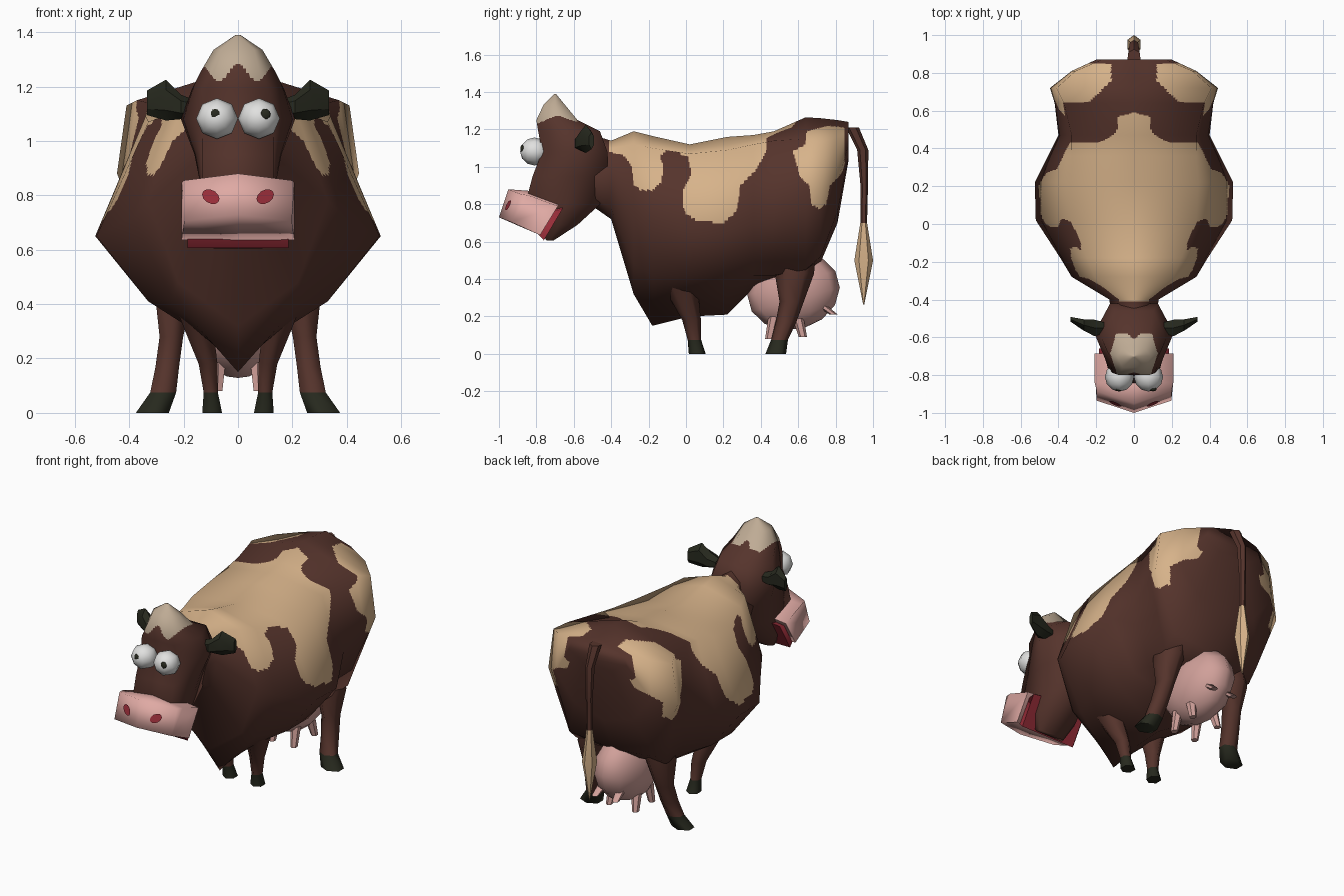
import bpy, bmesh, math
from mathutils import Vector

def material(name, r, g, b):
    m = bpy.data.materials.new(name)
    m.diffuse_color = (r, g, b, 1)
    return m

BROWN = material("brown hide", 0.092, 0.034, 0.025)
BEIGE = material("beige patch", 0.68, 0.45, 0.255)
CREST = material("pale crest", 0.52, 0.41, 0.30)
PINK = material("pink muzzle", 0.74, 0.40, 0.37)
TEAT = material("udder pink", 0.63, 0.35, 0.32)
RED = material("mouth red", 0.31, 0.026, 0.04)
DARK = material("dark hoof", 0.02, 0.022, 0.013)
WHITE = material("eye white", 0.75, 0.75, 0.74)

def finish(name, bm, mats, smooth=40, normals=None):
    me = bpy.data.meshes.new(name)
    bm.to_mesh(me)
    bm.free()
    for m in mats:
        me.materials.append(m)
    for p in me.polygons:
        p.use_smooth = True
    if normals:
        me.normals_split_custom_set_from_vertices(normals)
    else:
        me.set_sharp_from_angle(angle=math.radians(smooth))
    ob = bpy.data.objects.new(name, me)
    bpy.context.scene.collection.objects.link(ob)
    return ob

def loft(name, rings, mats, rule=None, cuts=0, smooth=40):
    """Skin closed rings; with cuts, subdivide flat so that rule can paint fine patches."""
    bm = bmesh.new()
    vs = [[bm.verts.new(p) for p in r] for r in rings]
    n = len(rings[0])
    for a, b in zip(vs, vs[1:]):
        for i in range(n):
            j = (i + 1) % n
            bm.faces.new((a[i], a[j], b[j], b[i]))
    bmesh.ops.recalc_face_normals(bm, faces=bm.faces[:])
    normals = None
    if cuts:
        bm.normal_update()
        lay = bm.verts.layers.float_vector.new("n")
        for v in bm.verts:
            v[lay] = v.normal
        bmesh.ops.subdivide_edges(bm, edges=bm.edges[:], cuts=cuts, use_grid_fill=True)
        normals = [Vector(v[lay]).normalized() for v in bm.verts]
        bm.verts.layers.float_vector.remove(lay)
    bmesh.ops.holes_fill(bm, edges=bm.edges[:], sides=0)
    bmesh.ops.recalc_face_normals(bm, faces=bm.faces[:])
    if rule:
        for f in bm.faces:
            f.material_index = rule(f.calc_center_median())
    return finish(name, bm, mats, smooth, normals)

def tube(name, path, mats, sides=6, u=(1, 0, 0), v=(0, 1, 0), rule=None, smooth=50):
    """Path of (x, y, z, radius u, radius v)."""
    u, v = Vector(u), Vector(v)
    rings = []
    for x, y, z, ru, rv in path:
        ring = []
        for i in range(sides):
            a = 2 * math.pi * (i + 0.5) / sides
            ring.append(Vector((x, y, z)) + u * ru * math.cos(a) + v * rv * math.sin(a))
        rings.append(ring)
    return loft(name, rings, mats, rule, 0, smooth)

def ball(name, loc, size, mat, seg=10, rings=7, rot=0):
    bm = bmesh.new()
    bmesh.ops.create_uvsphere(bm, u_segments=seg, v_segments=rings, radius=1)
    ob = finish(name, bm, [mat], 60)
    ob.location, ob.scale, ob.rotation_euler = loc, size, (rot, 0, 0)
    return ob

def inside(px, py, poly):
    hit = False
    for (ax, ay), (bx, by) in zip(poly, poly[1:] + poly[:1]):
        if (ay > py) != (by > py) and px < ax + (py - ay) * (bx - ax) / (by - ay):
            hit = not hit
    return hit

# Body: y, top z, shoulder x z, widest x z, low x z, bottom z
STATIONS = [
    (-0.50, 1.17, 0.08, 1.12, 0.12, 0.95, 0.09, 0.84, 0.79),
    (-0.40, 1.14, 0.07, 1.10, 0.13, 0.95, 0.10, 0.78, 0.72),
    (-0.28, 1.19, 0.21, 1.12, 0.33, 0.78, 0.22, 0.48, 0.32),
    (-0.18, 1.165, 0.25, 1.10, 0.39, 0.72, 0.24, 0.42, 0.15),
    (0.02, 1.12, 0.33, 1.07, 0.52, 0.65, 0.33, 0.41, 0.20),
    (0.22, 1.16, 0.34, 1.09, 0.525, 0.65, 0.33, 0.41, 0.21),
    (0.36, 1.17, 0.33, 1.12, 0.455, 0.70, 0.30, 0.42, 0.35),
    (0.47, 1.19, 0.33, 1.14, 0.40, 0.75, 0.28, 0.42, 0.40),
    (0.64, 1.265, 0.37, 1.15, 0.42, 0.87, 0.31, 0.45, 0.43),
    (0.72, 1.26, 0.41, 1.13, 0.445, 0.88, 0.30, 0.52, 0.49),
    (0.81, 1.25, 0.31, 1.16, 0.33, 0.92, 0.20, 0.76, 0.70),
    (0.87, 1.24, 0.17, 1.19, 0.20, 1.12, 0.10, 1.06, 1.04)]
SADDLE = [(-0.41, 1.4), (-0.41, 1.08), (-0.33, 1.06), (-0.29, 1.0), (-0.28, 0.9), (-0.24, 0.875),
          (-0.18, 0.875), (-0.13, 0.92), (-0.12, 1.0), (-0.14, 1.06), (-0.1, 1.085), (-0.05, 1.08),
          (0.01, 1.05), (0.03, 0.97), (-0.02, 0.86), (-0.01, 0.76), (0.06, 0.71), (0.2, 0.70),
          (0.27, 0.76), (0.29, 0.9), (0.38, 0.99), (0.43, 1.09), (0.43, 1.4)]
HIP = [(0.56, 1.08), (0.64, 1.12), (0.66, 1.4), (0.845, 1.4), (0.85, 1.0), (0.82, 0.95), (0.77, 0.9),
       (0.75, 0.8), (0.71, 0.775), (0.67, 0.8), (0.66, 0.9), (0.58, 0.97)]

def body_paint(c):
    x = abs(c.x)
    if inside(c.y, c.z, SADDLE):
        return 1
    if c.z > 0.9 and 0.42 < c.y < 0.59 - x / 4 and x < 0.09 + 12 * max(0, 0.5 - c.y) ** 1.8:
        return 1
    edge = 0.12 + 0.5 * max(0, 1.2 - c.z) + max(0, 0.76 - c.y)
    return int(inside(c.y, c.z, HIP) and x > edge)

rings = []
for y, zt, xs, zs, xw, zw, xl, zl, zb in STATIONS:
    half = [(xs, zs), (xw, zw), (xl, zl)]
    pts = [(0, zt)] + half + [(0, zb)] + [(-x, z) for x, z in reversed(half)]
    rings.append([(x, y, z) for x, z in pts])
loft("body", rings, [BROWN, BEIGE], body_paint, 27)

# Head: z, front y, back y, front half width, middle half width
rings = []
for z, yf, yb, wf, wm in [(1.39, -0.705, -0.695, 0.004, 0.008), (1.335, -0.76, -0.65, 0.06, 0.09),
                          (1.25, -0.80, -0.58, 0.08, 0.14), (1.19, -0.79, -0.46, 0.11, 0.17),
                          (1.08, -0.77, -0.42, 0.13, 0.21), (0.95, -0.82, -0.42, 0.13, 0.16),
                          (0.80, -0.86, -0.46, 0.13, 0.13), (0.69, -0.80, -0.58, 0.13, 0.13),
                          (0.605, -0.745, -0.71, 0.09, 0.09)]:
    ym, wb = 0.45 * yf + 0.55 * yb, 0.6 * wm
    rings.append([(-wf, yf, z), (wf, yf, z), (wm, ym, z), (wb, yb, z), (-wb, yb, z), (-wm, ym, z)])
loft("head", rings, [BROWN, CREST],
     lambda c: int(c.z > 1.25 + 0.03 * math.cos(c.x * 45) and c.y < -0.58), 15)

# Muzzle and mouth: side profiles lofted across x, front corners swept back
def snout(name, profile, half, mat, back):
    rings = []
    for x in (-half, 0, half):
        t = abs(x) / half
        rings.append([(x * (0.95 if y < -0.85 else 1), y + t * (back if y < -0.85 else 0),
                       z - 0.025 * t * (z > 0.7)) for y, z in profile])
    loft(name, rings, [mat], smooth=88)

snout("muzzle", [(-0.84, 0.872), (-0.95, 0.88), (-1.0, 0.73), (-0.78, 0.635), (-0.685, 0.815)], 0.208, PINK, 0.065)
snout("mouth", [(-0.70, 0.79), (-0.83, 0.79), (-0.84, 0.72), (-0.76, 0.607), (-0.66, 0.80)], 0.185, RED, 0.0)

for s, side in ((-1, "left"), (1, "right")):
    # Nostril plates on the sloping muzzle front
    bm = bmesh.new()
    pts = []
    for i in range(12):
        a = i * math.pi / 6
        x, z = 0.1 + 0.032 * math.cos(a), 0.795 + 0.026 * math.sin(a) + 0.008 * math.cos(a)
        pts.append(bm.verts.new((s * x, -0.956 - (0.88 - z) / 3 + 0.33 * x, z)))
    f = bm.faces.new(pts)
    f.normal_update()
    if f.normal.y > 0:
        f.normal_flip()
    finish(side + " nostril", bm, [RED])
    # Eyes
    ball(side + " eye", (s * 0.077, -0.81, 1.082), (0.077, 0.075, 0.077), WHITE, 8, 6, math.pi / 2)
    ball(side + " pupil", (-0.083 if s < 0 else 0.1, -0.875, 1.098), (0.02, 0.011, 0.02), DARK, 8, 6)
    # Ears
    tube(side + " ear", [(s * 0.16, -0.55, 1.12, 0.035, 0.03), (s * 0.21, -0.55, 1.125, 0.05, 0.045),
                         (s * 0.265, -0.535, 1.15, 0.035, 0.075), (s * 0.335, -0.505, 1.14, 0.015, 0.045)],
         [DARK], 6, (0, 1, 0), (0, 0, 1), smooth=30)
    # Legs with dark hooves
    hoof = lambda c: int(c.z < 0.07)
    tube(side + " front leg", [(s * 0.17, -0.05, 0.42, 0.08, 0.10), (s * 0.15, -0.02, 0.33, 0.065, 0.085),
                               (s * 0.11, 0.03, 0.18, 0.04, 0.05), (s * 0.10, 0.045, 0.075, 0.03, 0.036),
                               (s * 0.095, 0.06, 0.0, 0.042, 0.045)], [BROWN, DARK], 6, rule=hoof, smooth=75)
    tube(side + " hind leg", [(s * 0.21, 0.59, 0.53, 0.09, 0.10), (s * 0.235, 0.58, 0.43, 0.08, 0.105),
                              (s * 0.245, 0.565, 0.28, 0.05, 0.065), (s * 0.26, 0.535, 0.17, 0.05, 0.055),
                              (s * 0.275, 0.50, 0.075, 0.055, 0.045), (s * 0.315, 0.48, 0.0, 0.07, 0.055)],
         [BROWN, DARK], 6, rule=hoof, smooth=75)
    # Teats
    for i, (a, b) in enumerate([((0.07, 0.47, 0.20), (0.075, 0.445, 0.08)),
                                ((0.08, 0.60, 0.19), (0.09, 0.625, 0.09)),
                                ((0.06, 0.71, 0.27), (0.07, 0.79, 0.21))]):
        tube(f"{side} teat {i + 1}", [(s * a[0], a[1], a[2], 0.03, 0.03), (s * b[0], b[1], b[2], 0.02, 0.022)],
             [TEAT], 6)

# Udder
ball("udder", (0, 0.575, 0.335), (0.16, 0.25, 0.205), TEAT, 10, 7, math.radians(15))

# Tail and its brush
tube("tail", [(0, 0.82, 1.21, 0.045, 0.03), (0, 0.89, 1.21, 0.035, 0.035), (0, 0.945, 1.09, 0.025, 0.03),
              (0, 0.953, 0.90, 0.02, 0.02), (0, 0.95, 0.70, 0.018, 0.018)], [BROWN], 6)
tube("tail brush", [(0, 0.95, 0.72, 0.015, 0.015), (0, 0.95, 0.50, 0.04, 0.05), (0, 0.95, 0.265, 0.003, 0.003)],
     [BEIGE], 6, smooth=30)
